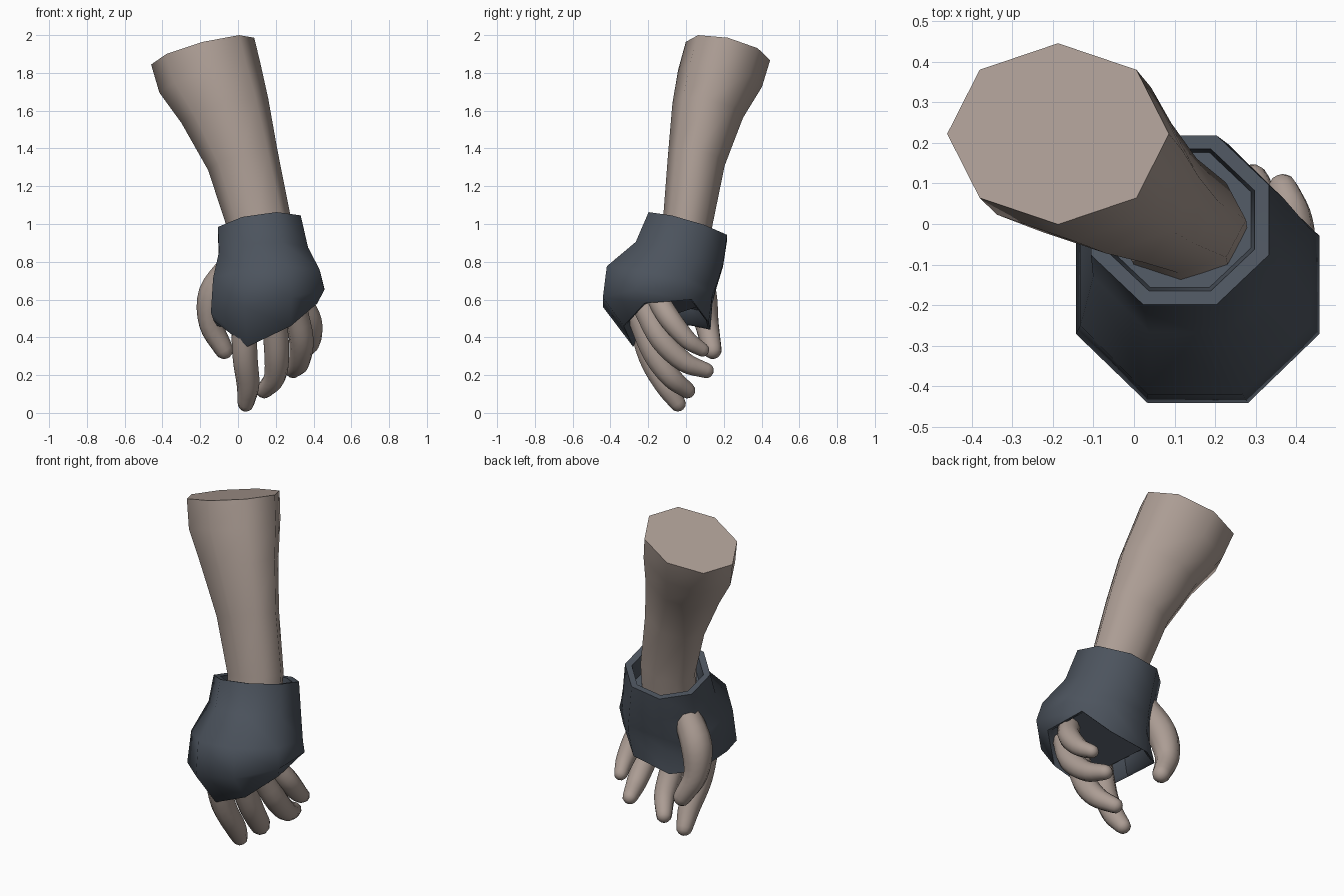
import bpy, bmesh, math
from mathutils import Vector

if "Cube" in bpy.data.objects:
    bpy.data.objects.remove(bpy.data.objects["Cube"])


def material(name, rgb):
    m = bpy.data.materials.new(name)
    m.diffuse_color = (*rgb, 1)
    m.use_nodes = True
    m.node_tree.nodes["Principled BSDF"].inputs["Base Color"].default_value = m.diffuse_color
    return m


skin = material("skin", (0.41, 0.335, 0.295))
cloth = material("dark_cloth", (0.072, 0.087, 0.11))


def tilted_ring(cx, cy, cz, rx, ry, sx, sy, offset=0.0, n=8):
    """Ring around a vertical-ish axis; sx and sy are the slopes of its plane."""
    pts = []
    for i in range(n):
        a = math.tau * i / n + offset
        dx, dy = rx * math.cos(a), ry * math.sin(a)
        pts.append(Vector((cx + dx, cy + dy, cz + sx * dx + sy * dy)))
    return pts


def loft(name, rings, mat, angle=60):
    """Skin a list of equal rings and close both ends."""
    bm = bmesh.new()
    rows = [[bm.verts.new(p) for p in r] for r in rings]
    n = len(rows[0])
    for a, b in zip(rows, rows[1:]):
        for i in range(n):
            bm.faces.new((a[i], a[(i + 1) % n], b[(i + 1) % n], b[i]))
    bm.faces.new(rows[0][::-1])
    bm.faces.new(rows[-1])
    bmesh.ops.recalc_face_normals(bm, faces=bm.faces)
    me = bpy.data.meshes.new(name)
    bm.to_mesh(me)
    bm.free()
    ob = bpy.data.objects.new(name, me)
    bpy.context.collection.objects.link(ob)
    me.materials.append(mat)
    bpy.ops.object.select_all(action='DESELECT')
    ob.select_set(True)
    bpy.context.view_layer.objects.active = ob
    bpy.ops.object.shade_smooth_by_angle(angle=math.radians(angle))
    return ob


def shrink(ring, factor, shift):
    c = sum(ring, Vector()) / len(ring)
    return [c + (p - c) * factor + Vector(shift) for p in ring]


# Forearm: octagonal sections leaning back and to the left
arm = [
    (0.12, -0.02, 0.82, 0.16, 0.13, 0.1, -0.2),
    (0.108, 0.01, 1.02, 0.168, 0.13, 0.2, -0.2),
    (0.025, 0.055, 1.34, 0.183, 0.15, 0.3, -0.2),
    (-0.07, 0.115, 1.60, 0.23, 0.187, 0.28, -0.2),
    (-0.148, 0.18, 1.77, 0.268, 0.222, 0.28, -0.2),
    (-0.187, 0.222, 1.915, 0.273, 0.223, 0.26, -0.22),
]
loft("forearm", [tilted_ring(*r) for r in arm], skin)

# Fingerless glove: flared octagonal sections from the cuff to the knuckles
sections = [
    (0.113, 0.01, 0.99, 0.237, 0.225, 0.14, -0.29),
    (0.135, -0.035, 0.84, 0.255, 0.25, 0.05, -0.26),
    (0.15, -0.13, 0.715, 0.305, 0.313, 0.08, -0.18),
    (0.157, -0.15, 0.595, 0.325, 0.314, 0.2, 0.03),
]
glove = [tilted_ring(*s, offset=math.pi / 8) for s in sections]
# Finger opening, raised on the little-finger side
opening = [Vector(p) for p in (
    (0.39, 0.03, 0.60), (0.26, 0.12, 0.48), (0.02, 0.13, 0.44),
    (-0.11, 0.04, 0.46), (-0.13, -0.20, 0.49), (0.05, -0.28, 0.35),
    (0.28, -0.33, 0.46), (0.42, -0.22, 0.58))]
cuff_inner = shrink(glove[0], 0.84, (0, 0, -0.005))
cuff_deep = shrink(glove[0], 0.80, (0, 0, -0.1))
palm_inner = shrink(opening, 0.93, (0, 0, 0.01))
palm_deep = shrink(opening, 0.85, (0, 0, 0.09))
loft("glove", [cuff_deep, cuff_inner] + glove + [opening, palm_inner, palm_deep], cloth)


def spline(pts, steps=4):
    """Catmull-Rom through 4D points (x, y, z, radius)."""
    p = [Vector(q) for q in pts]
    p = [2 * p[0] - p[1]] + p + [2 * p[-1] - p[-2]]
    out = []
    for k in range(1, len(p) - 2):
        a, b, c, d = p[k - 1:k + 3]
        for s in range(steps):
            t = s / steps
            out.append(0.5 * (2 * b + (c - a) * t + (2 * a - 5 * b + 4 * c - d) * t * t
                              + (3 * b - a - 3 * c + d) * t ** 3))
    return out + [p[-2]]


def finger(name, pts, n=10):
    path = spline(pts)
    pos = [q.to_3d() for q in path]
    rad = [q[3] for q in path]
    tan = [(pos[min(i + 1, len(pos) - 1)] - pos[max(i - 1, 0)]).normalized()
           for i in range(len(pos))]
    # rounded fingertip
    end, r, t = pos[-1], rad[-1], tan[-1]
    for deg in (30, 55, 78):
        a = math.radians(deg)
        pos.append(end + t * r * math.sin(a))
        rad.append(r * math.cos(a))
        tan.append(t)
    rings = []
    for p, q, t in zip(pos, rad, tan):
        u = (Vector((1, 0, 0)) - t * t.x).normalized()
        v = t.cross(u)
        rings.append([p + q * (u * math.cos(math.tau * i / n) + v * math.sin(math.tau * i / n))
                      for i in range(n)])
    loft(name, rings, skin, 80)


# Curled fingers and thumb
finger("index_finger", [(0.03, -0.25, 0.52, 0.068), (0.037, -0.19, 0.30, 0.066),
                        (0.053, -0.11, 0.15, 0.06), (0.042, -0.045, 0.052, 0.045)])
finger("middle_finger", [(0.19, -0.25, 0.52, 0.068), (0.205, -0.17, 0.32, 0.066),
                         (0.195, -0.08, 0.19, 0.058), (0.14, 0.005, 0.12, 0.044)])
finger("ring_finger", [(0.30, -0.22, 0.56, 0.065), (0.335, -0.13, 0.39, 0.065),
                       (0.325, -0.01, 0.27, 0.056), (0.292, 0.105, 0.225, 0.042)])
finger("little_finger", [(0.33, -0.15, 0.60, 0.06), (0.383, -0.08, 0.49, 0.06),
                         (0.39, 0.01, 0.385, 0.05), (0.367, 0.085, 0.335, 0.038)])
finger("thumb", [(-0.03, 0.04, 0.78, 0.075), (-0.125, 0.08, 0.63, 0.085),
                 (-0.14, 0.11, 0.47, 0.066), (-0.075, 0.14, 0.335, 0.05)])
